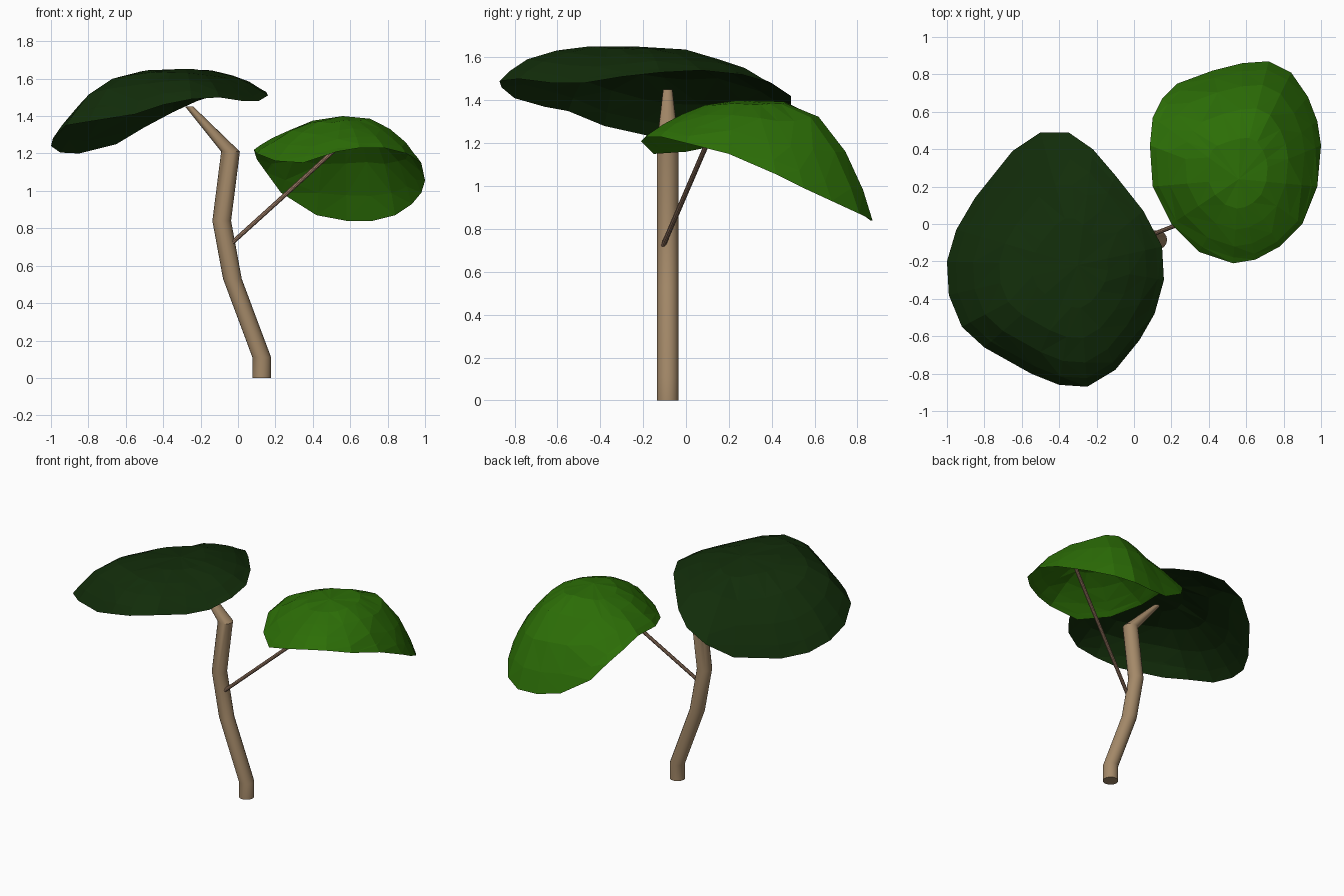
import bpy, bmesh, math, random
from mathutils import Vector

if "Cube" in bpy.data.objects:
    bpy.data.objects.remove(bpy.data.objects["Cube"])

random.seed(4)


def material(name, rgb):
    m = bpy.data.materials.new(name)
    m.diffuse_color = (*rgb, 1)
    m.use_nodes = True
    m.node_tree.nodes["Principled BSDF"].inputs["Base Color"].default_value = m.diffuse_color
    return m


def finish(name, bm, mat):
    bmesh.ops.recalc_face_normals(bm, faces=bm.faces[:])
    me = bpy.data.meshes.new(name)
    bm.to_mesh(me)
    bm.free()
    me.materials.append(mat)
    ob = bpy.data.objects.new(name, me)
    bpy.context.collection.objects.link(ob)
    return ob


def bridge(bm, a, b):
    n = len(a)
    for i in range(n):
        bm.faces.new((a[i], a[(i + 1) % n], b[(i + 1) % n], b[i]))


def smooth(ob):
    bpy.context.view_layer.objects.active = ob
    ob.select_set(True)
    bpy.ops.object.shade_smooth_by_angle(angle=math.radians(30))
    ob.select_set(False)


def trunk(name, path, sides, mat):
    # loft of level rings along a bent path of (x, y, z, radius)
    bm = bmesh.new()
    rings = [[bm.verts.new((x + r * math.cos(2 * math.pi * i / sides),
                            y + r * math.sin(2 * math.pi * i / sides), z))
              for i in range(sides)] for x, y, z, r in path]
    for a, b in zip(rings, rings[1:]):
        bridge(bm, a, b)
    bm.faces.new(rings[0])
    bm.faces.new(rings[-1])
    smooth(finish(name, bm, mat))


def stick(name, p, q, r, mat):
    p, q = Vector(p), Vector(q)
    bm = bmesh.new()
    bmesh.ops.create_cone(bm, cap_ends=True, segments=10, radius1=r, radius2=r, depth=(q - p).length)
    ob = finish(name, bm, mat)
    ob.location = (p + q) / 2
    ob.rotation_euler = (q - p).to_track_quat('Z', 'Y').to_euler()
    smooth(ob)


def canopy(name, apex, rim, mat, thick=0.03):
    # domed leaf pad: rim points (x, y, z, roundness) swept up to an apex, hollow below
    bm = bmesh.new()
    ax, ay, az = apex
    edge = [bm.verts.new(p[:3]) for p in rim]
    for gap in (0, thick):
        prev = edge
        for s in (0.93, 0.8, 0.6, 0.35):
            ring = []
            for x, y, z, p in rim:
                h = z + (az - z) * (1 - s ** p) - gap * (1 - s ** 3)
                ring.append(bm.verts.new((ax + (x - ax) * s, ay + (y - ay) * s,
                                          h + random.uniform(-0.005, 0.005))))
            bridge(bm, prev, ring)
            prev = ring
        tip = bm.verts.new((ax, ay, az - gap))
        for i in range(len(prev)):
            bm.faces.new((prev[i], prev[(i + 1) % len(prev)], tip))
    bmesh.ops.triangulate(bm, faces=bm.faces[:])
    finish(name, bm, mat)


bark = material("bark", (0.37, 0.25, 0.14))
twig = material("twig", (0.33, 0.2, 0.13))
dark_green = material("dark_green", (0.006, 0.026, 0.003))
light_green = material("light_green", (0.025, 0.155, 0.002))

# bent trunk and side branch
trunk("trunk", [(0.127, -0.085, 0, 0.05), (0.127, -0.085, 0.11, 0.05), (-0.03, -0.085, 0.53, 0.05),
                (-0.087, -0.085, 0.84, 0.05), (-0.04, -0.085, 1.21, 0.05),
                (-0.26, -0.085, 1.45, 0.022)], 16, bark)
stick("branch", (-0.04, -0.11, 0.715), (0.64, 0.155, 1.33), 0.012, twig)

# large dark pad on the left
canopy("dark_canopy", (-0.3, -0.22, 1.65), [
    (0.16, -0.3, 1.51, 2.6), (0.15, -0.12, 1.53, 2.6), (0.05, 0.07, 1.54, 2.3), (-0.1, 0.26, 1.52, 2.2),
    (-0.22, 0.4, 1.48, 2.2), (-0.35, 0.49, 1.42, 2.2), (-0.5, 0.49, 1.34, 2.2), (-0.65, 0.39, 1.25, 2.3),
    (-0.85, 0.14, 1.2, 2.5), (-0.95, -0.03, 1.205, 2.6), (-1, -0.2, 1.24, 2.7), (-0.99, -0.38, 1.28, 3),
    (-0.92, -0.55, 1.35, 3.5), (-0.8, -0.66, 1.37, 4.2), (-0.55, -0.8, 1.41, 5), (-0.4, -0.86, 1.46, 5),
    (-0.25, -0.87, 1.49, 4.2), (-0.1, -0.78, 1.5, 3.4), (0.03, -0.62, 1.48, 2.8), (0.11, -0.48, 1.48, 2.6)],
    dark_green)

# small bright pad on the right, drooping to the back
canopy("light_canopy", (0.56, 0.24, 1.4), [
    (1, 0.42, 1.055, 2.7), (0.98, 0.2, 1.15, 2.5), (0.9, 0, 1.2, 2.2), (0.78, -0.12, 1.23, 1.9),
    (0.65, -0.19, 1.23, 1.8), (0.53, -0.21, 1.21, 1.8), (0.35, -0.15, 1.15, 1.9), (0.2, 0, 1.16, 1.9),
    (0.1, 0.2, 1.2, 1.8), (0.085, 0.42, 1.22, 1.8), (0.1, 0.57, 1.17, 2), (0.15, 0.67, 1.1, 2.4),
    (0.23, 0.75, 0.99, 2.8), (0.42, 0.82, 0.87, 3.6), (0.58, 0.86, 0.84, 3.9), (0.72, 0.87, 0.84, 3.9),
    (0.84, 0.81, 0.87, 3.6), (0.93, 0.68, 0.93, 3.2), (0.98, 0.55, 0.99, 2.9)],
    light_green)
